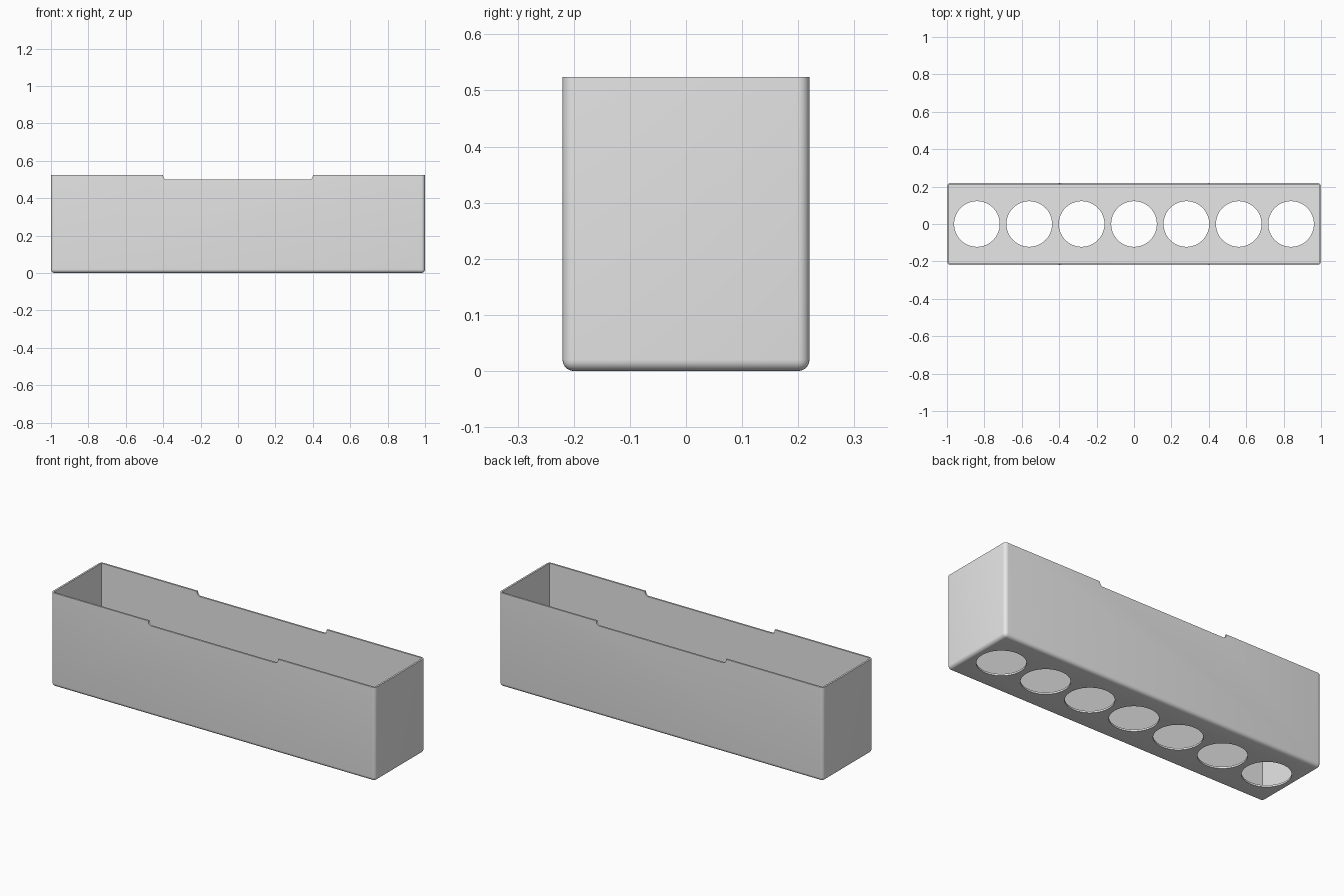
import bpy, bmesh, math
from mathutils import Matrix

if "Cube" in bpy.data.objects:
    bpy.data.objects.remove(bpy.data.objects["Cube"])

LENGTH, WIDTH, HEIGHT = 2.0, 0.44, 0.524
WALL, FILLET = 0.01, 0.02
NOTCH_HALF, NOTCH_FLOOR = 0.4, 0.5
HOLES, HOLE_STEP, HOLE_RADIUS = 7, 0.28, 0.122

grey = bpy.data.materials.new("plain grey")
grey.diffuse_color = (0.8, 0.8, 0.8, 1)
grey.use_nodes = True
grey.node_tree.nodes["Principled BSDF"].inputs["Base Color"].default_value = (0.8, 0.8, 0.8, 1)


def finish(bm, name):
    bmesh.ops.recalc_face_normals(bm, faces=bm.faces)
    mesh = bpy.data.meshes.new(name)
    bm.to_mesh(mesh)
    bm.free()
    mesh.materials.append(grey)
    obj = bpy.data.objects.new(name, mesh)
    bpy.context.collection.objects.link(obj)
    return obj


def box(size, bottom):
    bm = bmesh.new()
    place = Matrix.Translation((0, 0, bottom + size[2] / 2)) @ Matrix.Diagonal((*size, 1))
    bmesh.ops.create_cube(bm, size=1, matrix=place)
    return bm


def cut(target, cutter):
    cutter.hide_render = True
    mod = target.modifiers.new("cut", "BOOLEAN")
    mod.operation, mod.solver, mod.object = "DIFFERENCE", "EXACT", cutter
    bpy.context.view_layer.objects.active = target
    bpy.ops.object.modifier_apply(modifier=mod.name)
    bpy.data.objects.remove(cutter)


# Outer body, rounded everywhere except around the open rim
bm = box((LENGTH, WIDTH, HEIGHT), 0)
rounded = [e for e in bm.edges if min(v.co.z for v in e.verts) < HEIGHT / 2]
bmesh.ops.bevel(bm, geom=rounded, offset=FILLET, segments=6, profile=0.5, affect="EDGES")
tray = finish(bm, "open_tray")

# Sharp-cornered cavity
cut(tray, finish(box((LENGTH - 2 * WALL, WIDTH - 2 * WALL, HEIGHT), WALL), "cavity_cutter"))

# Row of round holes through the floor
bm = bmesh.new()
for i in range(HOLES):
    x = (i - (HOLES - 1) / 2) * HOLE_STEP
    bmesh.ops.create_cone(bm, cap_ends=True, segments=64, radius1=HOLE_RADIUS,
                          radius2=HOLE_RADIUS, depth=0.1, matrix=Matrix.Translation((x, 0, 0)))
cut(tray, finish(bm, "hole_cutter"))

# Shallow notch across both long walls, with filleted lower corners
bm = bmesh.new()
right = []
for i in range(9):
    a = math.pi / 2 * i / 8
    right.append((NOTCH_HALF - FILLET + FILLET * math.sin(a),
                  NOTCH_FLOOR + FILLET - FILLET * math.cos(a)))
right.append((NOTCH_HALF, HEIGHT + 0.1))
profile = right + [(-x, z) for x, z in reversed(right)]
face = bm.faces.new([bm.verts.new((x, -WIDTH, z)) for x, z in profile])
side = bmesh.ops.extrude_face_region(bm, geom=[face])["geom"]
bmesh.ops.translate(bm, vec=(0, 2 * WIDTH, 0),
                    verts=[v for v in side if isinstance(v, bmesh.types.BMVert)])
cut(tray, finish(bm, "notch_cutter"))

# Smooth fillets and hole walls, crisp rims
bpy.ops.object.select_all(action="DESELECT")
tray.select_set(True)
bpy.context.view_layer.objects.active = tray
bpy.ops.object.shade_smooth_by_angle(angle=math.radians(30))
